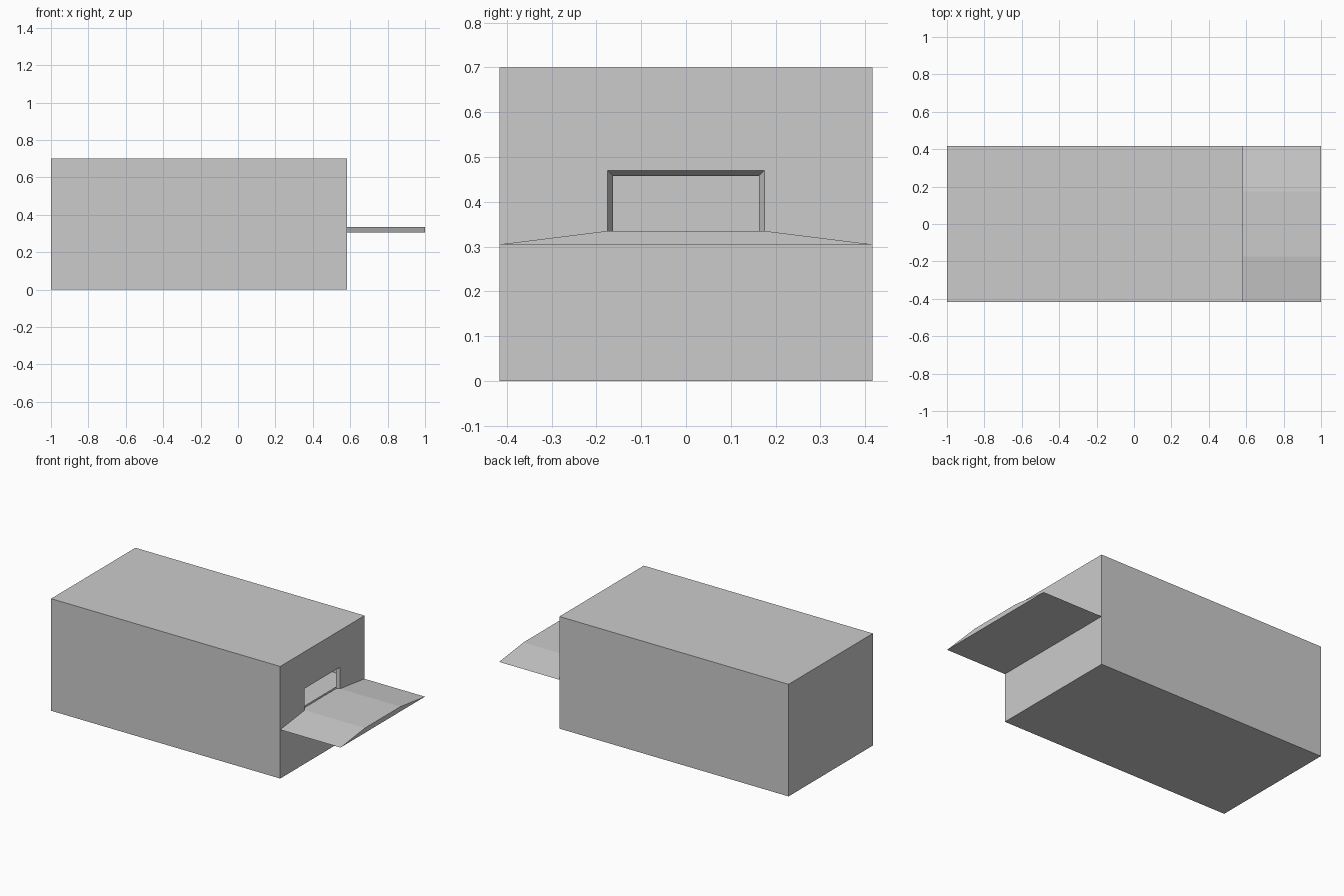
import bpy, bmesh

if "Cube" in bpy.data.objects:
    bpy.data.objects.remove(bpy.data.objects["Cube"])

FACE_X = 0.583      # outer face of the slotted wall
HALF_Y = 0.416
SILL = 0.335        # height of the slot's lower edge
WALL = 0.02


def mesh_object(name, bm):
    bmesh.ops.recalc_face_normals(bm, faces=bm.faces)
    me = bpy.data.meshes.new(name)
    bm.to_mesh(me)
    bm.free()
    ob = bpy.data.objects.new(name, me)
    bpy.context.collection.objects.link(ob)
    return ob


def loft(name, x0, prof0, x1, prof1):
    """Prism along x between two matching (y, z) profiles."""
    bm = bmesh.new()
    a = [bm.verts.new((x0, y, z)) for y, z in prof0]
    b = [bm.verts.new((x1, y, z)) for y, z in prof1]
    bm.faces.new(a)
    bm.faces.new(b)
    n = len(a)
    for i in range(n):
        j = (i + 1) % n
        bm.faces.new((a[i], a[j], b[j], b[i]))
    return mesh_object(name, bm)


def rect(half, z0, z1):
    return [(-half, z0), (half, z0), (half, z1), (-half, z1)]


def box(name, x0, x1, half, z0, z1):
    return loft(name, x0, rect(half, z0, z1), x1, rect(half, z0, z1))


def slot_profile(x):
    inset = 0.6 * (FACE_X - x)
    return rect(0.175 - inset, SILL, 0.47 - inset)


# Hollow housing with a slot whose sides and top splay outwards
housing = box("housing", -1.0, FACE_X, HALF_Y, 0, 0.70)
room = box("room_cutter", -1 + WALL, FACE_X - WALL, HALF_Y - WALL, 0.30, 0.70 - WALL)
xi, xo = FACE_X - WALL - 0.004, FACE_X + 0.01
slot = loft("slot_cutter", xi, slot_profile(xi), xo, slot_profile(xo))
for cutter in (room, slot):
    mod = housing.modifiers.new(cutter.name, 'BOOLEAN')
    mod.operation = 'DIFFERENCE'
    mod.solver = 'EXACT'
    mod.object = cutter
    cutter.hide_render = True
    cutter.hide_viewport = True

# Low steps down from the sill inside the housing
for i in range(3):
    x1 = FACE_X - WALL - 0.015 * i
    box(f"inner_step_{i + 1}", x1 - 0.015, x1, HALF_Y - WALL, 0.30, SILL - 0.008 * (i + 1))

# Landing shelf with sloping shoulders
shelf = [(-HALF_Y, 0.305), (HALF_Y, 0.305), (0.175, SILL), (-0.175, SILL)]
loft("landing_shelf", FACE_X, shelf, 1.0, shelf)
